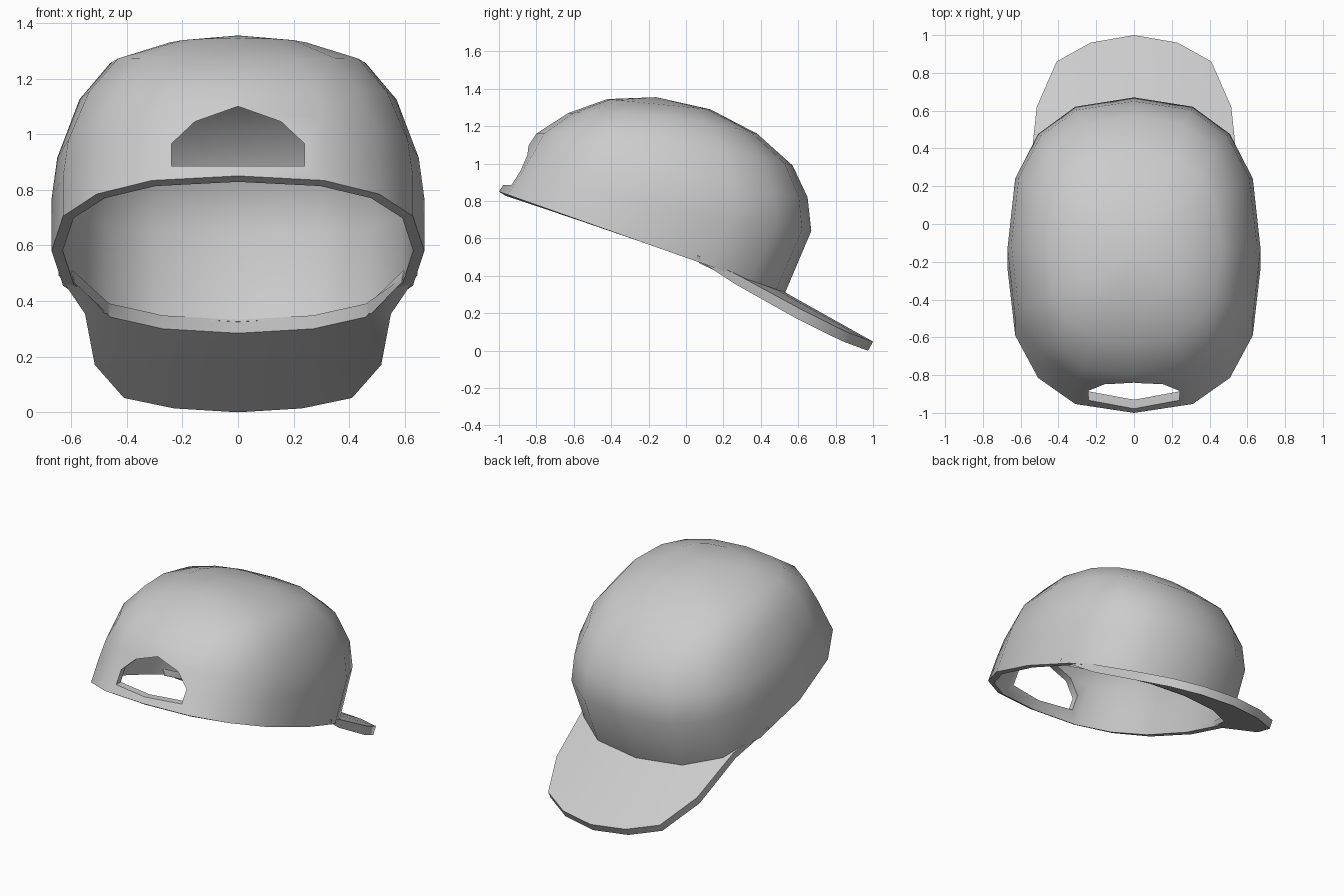
import bpy, bmesh
from math import sin, cos, pi, radians

if "Cube" in bpy.data.objects:
    bpy.data.objects.remove(bpy.data.objects["Cube"])

N = 16


def new_object(name, bm):
    mesh = bpy.data.meshes.new(name)
    bm.to_mesh(mesh)
    bm.free()
    ob = bpy.data.objects.new(name, mesh)
    bpy.context.collection.objects.link(ob)
    return ob


def activate(ob):
    bpy.ops.object.select_all(action='DESELECT')
    ob.select_set(True)
    bpy.context.view_layer.objects.active = ob


def smooth(ob, deg):
    activate(ob)
    bpy.ops.object.shade_smooth_by_angle(angle=radians(deg))


def power(v, n):
    return (1 if v >= 0 else -1) * abs(v) ** (2 / n)


# Crown: tilted superellipse rings (back y, z, front y, z, half width, side lift)
rings = [
    (-1.00, .85, .53, .31, .67, 0),
    (-.93, .96, .67, .64, .67, -.03),
    (-.86, 1.07, .65, .82, .65, -.03),
    (-.80, 1.16, .57, .99, .57, .05),
    (-.63, 1.27, .38, 1.16, .46, .04),
    (-.42, 1.345, .13, 1.29, .26, 0),
]
bm = bmesh.new()
grid = []
for yb, zb, yf, zf, w, lift in rings:
    row = []
    for i in range(N):
        t = 2 * pi * i / N
        s = power(-cos(t), 2.5)
        f = (s + 1) / 2
        row.append(bm.verts.new((w * power(sin(t), 2.5), yb + (yf - yb) * f,
                                 zb + (zf - zb) * f + lift * (1 - s * s))))
    grid.append(row)
for a, b in zip(grid, grid[1:]):
    for i in range(N):
        j = (i + 1) % N
        bm.faces.new((a[i], a[j], b[j], b[i]))
apex = bm.verts.new((0, -.16, 1.355))
for i in range(N):
    bm.faces.new((grid[-1][i], grid[-1][(i + 1) % N], apex))
crown = new_object("crown", bm)

# Back opening above the strap
bm = bmesh.new()
half = [(.24, .885), (.24, .965), (.155, 1.045)]
outline = half + [(0, 1.1)] + [(-x, z) for x, z in reversed(half)]
face = bm.faces.new([bm.verts.new((x, -1.3, z)) for x, z in outline])
ext = bmesh.ops.extrude_face_region(bm, geom=[face])
bmesh.ops.translate(bm, vec=(0, .8, 0),
                    verts=[g for g in ext["geom"] if isinstance(g, bmesh.types.BMVert)])
bmesh.ops.recalc_face_normals(bm, faces=bm.faces)
cutter = new_object("opening_cutter", bm)
cutter.hide_render = True

shell = crown.modifiers.new("shell", 'SOLIDIFY')
shell.thickness = .04
shell.offset = -1
cut = crown.modifiers.new("opening", 'BOOLEAN')
cut.operation = 'DIFFERENCE'
cut.solver = 'EXACT'
cut.object = cutter
activate(crown)
for m in ("shell", "opening"):
    bpy.ops.object.modifier_apply(modifier=m)
bpy.data.objects.remove(cutter)
smooth(crown, 50)

# Brim: sloped, drooping sheet tucked under the front rim
# (inner x, y, outer x, y, thickness factor)
side = [
    (.59, .07, .645, .06, .3),
    (.47, .31, .55, .29, .9),
    (.46, .33, .515, .62, 1),
    (.38, .38, .41, .86, 1),
    (.27, .45, .23, .96, 1),
]
stations = side + [(0, .495, 0, 1.0, 1)] + [(-a, b, -c, d, e) for a, b, c, d, e in reversed(side)]


def brim_top(x, y):
    return .61 - .56 * y - .04 * (x / .5) ** 2


def rim_height(y):
    return .85 - .353 * (y + 1)


bm = bmesh.new()
loops = []
for xi, yi, xo, yo, k in stations:
    top, low = [], []
    for f in (0, .12, .5, 1):
        x, y = xi + (xo - xi) * f, yi + (yo - yi) * f
        z = brim_top(x, y)
        if f == 0:
            z = rim_height(y) + .012
        top.append(bm.verts.new((x, y, z)))
        low.append(bm.verts.new((x, y - .027 * k * f, z - .048 * k)))
    loops.append(top + low[::-1])
M = len(loops[0])
for a, b in zip(loops, loops[1:]):
    for i in range(M):
        j = (i + 1) % M
        bm.faces.new((a[i], a[j], b[j], b[i]))
bm.faces.new(loops[0])
bm.faces.new(loops[-1])
bmesh.ops.recalc_face_normals(bm, faces=bm.faces)
bmesh.ops.translate(bm, verts=bm.verts, vec=(0, 0, -.002))
brim = new_object("brim", bm)
smooth(brim, 45)
